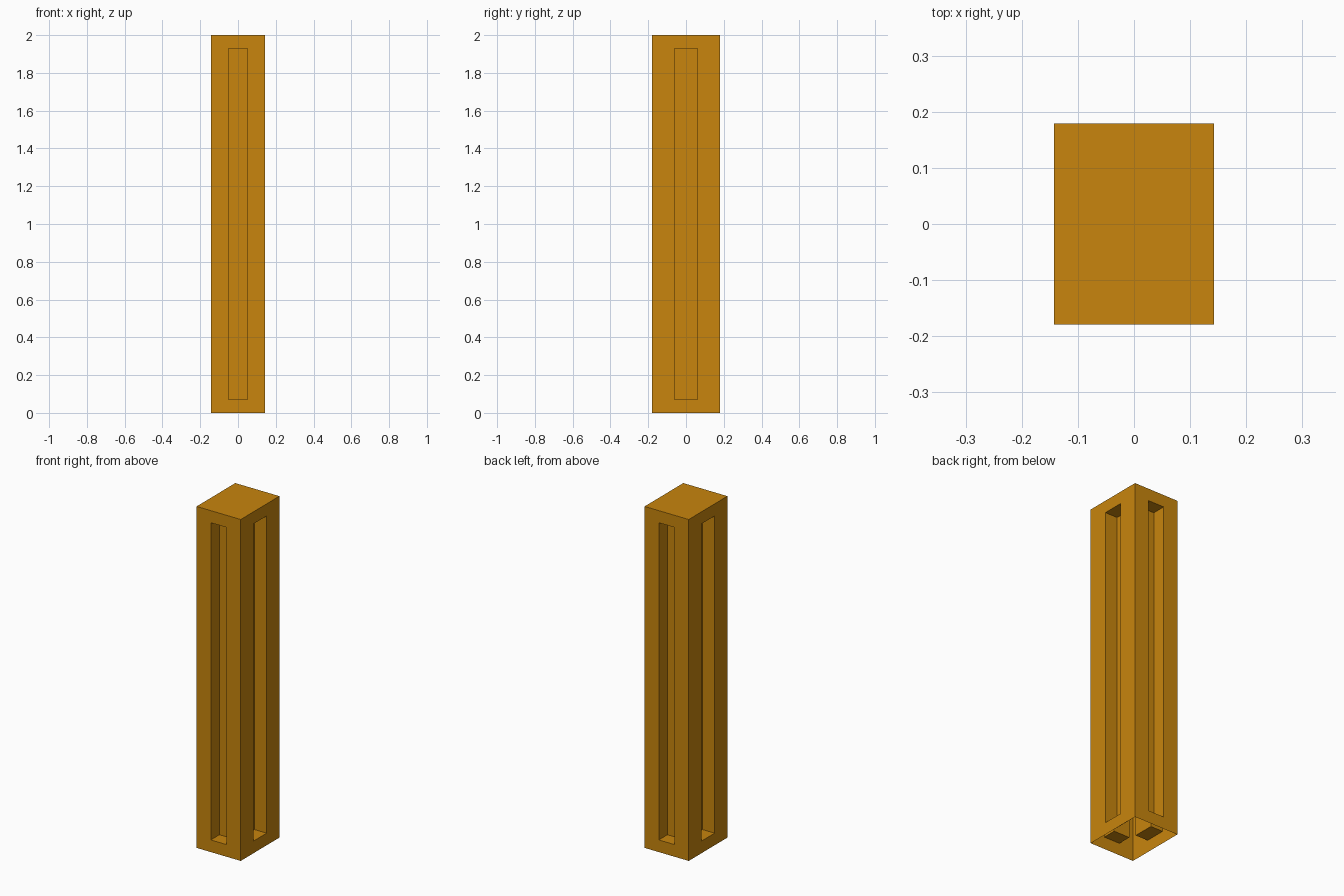
import bpy, bmesh
from mathutils import Vector

cube = bpy.data.objects.get("Cube")
if cube:
    bpy.data.objects.remove(cube, do_unlink=True)

HALF = Vector((0.143, 0.179, 1.0))     # half size of the pillar
SLOT = Vector((0.051, 0.061, 0.929))   # half size of the slots
DEPTH = 0.08

# Amber paint
amber = bpy.data.materials.new("amber")
amber.use_nodes = True
colour = (0.578, 0.235, 0.004, 1)
amber.diffuse_color = colour
amber.node_tree.nodes["Principled BSDF"].inputs["Base Color"].default_value = colour

# Tall box shell, open at the bottom
bm = bmesh.new()
bmesh.ops.create_cube(bm, size=2)
bmesh.ops.scale(bm, vec=HALF, verts=bm.verts)
bm.normal_update()
bottom = [f for f in bm.faces if f.normal.z < -0.5]
bmesh.ops.delete(bm, geom=bottom, context="FACES_ONLY")

# Closed slot sunk into each of the four sides
for face in [f for f in bm.faces if abs(f.normal.z) < 0.5]:
    normal = face.normal.copy()
    across = 0 if abs(normal.y) > 0.5 else 1
    bmesh.ops.inset_individual(bm, faces=[face], thickness=0.02)
    for v in face.verts:
        for axis in (across, 2):
            v.co[axis] = SLOT[axis] if v.co[axis] > 0 else -SLOT[axis]
    back = bmesh.ops.extrude_discrete_faces(bm, faces=[face])["faces"][0]
    bmesh.ops.translate(bm, vec=-normal * DEPTH, verts=back.verts)

# Stand it on the ground
bmesh.ops.translate(bm, vec=(0, 0, HALF.z), verts=bm.verts)
mesh = bpy.data.meshes.new("slotted_pillar")
bm.to_mesh(mesh)
bm.free()
mesh.materials.append(amber)
pillar = bpy.data.objects.new("slotted_pillar", mesh)
bpy.context.collection.objects.link(pillar)
